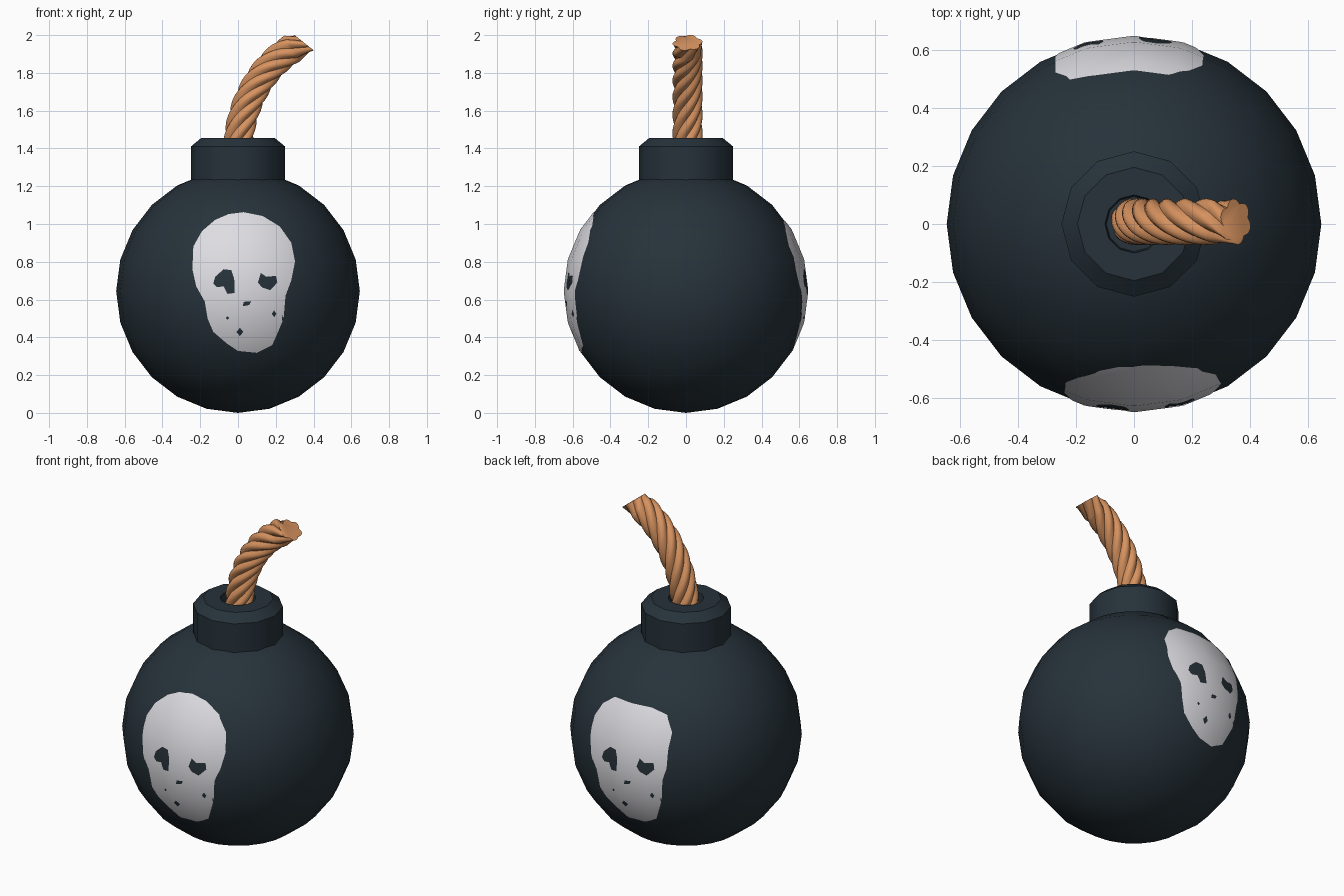
import bpy, bmesh, math
from mathutils import Vector
from mathutils.bvhtree import BVHTree
from mathutils.geometry import delaunay_2d_cdt

if "Cube" in bpy.data.objects:
    bpy.data.objects.remove(bpy.data.objects["Cube"])


def material(name, rgb):
    m = bpy.data.materials.new(name)
    m.diffuse_color = (*rgb, 1)
    m.use_nodes = True
    m.node_tree.nodes["Principled BSDF"].inputs["Base Color"].default_value = m.diffuse_color
    return m


IRON = material("dark iron", (0.0194, 0.0319, 0.0423))
BONE = material("bone white", (0.73, 0.72, 0.76))
CORD = material("tan cord", (0.68, 0.29, 0.115))


def add_object(name, mesh, mat, angle=None):
    ob = bpy.data.objects.new(name, mesh)
    bpy.context.collection.objects.link(ob)
    mesh.materials.append(mat)
    if angle:
        bpy.ops.object.select_all(action='DESELECT')
        ob.select_set(True)
        bpy.context.view_layer.objects.active = ob
        bpy.ops.object.shade_smooth_by_angle(angle=math.radians(angle))
    return ob


# Round body
R = 0.645
CENTRE = Vector((0, 0, R))
bm = bmesh.new()
bmesh.ops.create_uvsphere(bm, u_segments=24, v_segments=12, radius=R)
bmesh.ops.translate(bm, verts=bm.verts, vec=CENTRE)
body_tree = BVHTree.FromBMesh(bm)
body = bpy.data.meshes.new("body")
bm.to_mesh(body)
bm.free()
add_object("body", body, IRON, 40)

# Neck with a chamfered rim and a fuse hole
profile = [(0.25, 1.20), (0.25, 1.41), (0.195, 1.455), (0.10, 1.455), (0.095, 1.40)]
N = 12
verts = [(r * math.cos(2 * math.pi * i / N), r * math.sin(2 * math.pi * i / N), z)
         for r, z in profile for i in range(N)]
faces = [(k * N + i, k * N + (i + 1) % N, (k + 1) * N + (i + 1) % N, (k + 1) * N + i)
         for k in range(len(profile) - 1) for i in range(N)]
faces.append([(len(profile) - 1) * N + i for i in range(N)])
neck = bpy.data.meshes.new("neck")
neck.from_pydata(verts, [], faces)
add_object("neck", neck, IRON, 35)

# Twisted fuse rope: lobed section swept along a curve, with a slanted end
P = [Vector(p) for p in ((0, 0.008, 1.38), (0, 0.008, 1.62),
                         (0.13, 0.008, 1.87), (0.35, 0.008, 1.96))]


def bezier(t):
    u = 1 - t
    return P[0] * u**3 + P[1] * 3 * u * u * t + P[2] * 3 * u * t * t + P[3] * t**3


def tangent(t):
    u = 1 - t
    return ((P[1] - P[0]) * u * u + (P[2] - P[1]) * 2 * u * t + (P[3] - P[2]) * t * t).normalized()


STRANDS, SEG, RINGS = 6, 48, 50
steps = [0.9 * k / (RINGS - 2) for k in range(RINGS - 1)] + [1.0]
verts = []
for t in steps:
    tan, across = tangent(t), 1.0
    if t == 1.0:
        tan, across = Vector((0.62, 0, 0.78)).normalized(), 0.85
    side = Vector((tan.z, 0, -tan.x)) * across
    for i in range(SEG):
        a = 2 * math.pi * i / SEG
        r = 0.064 + 0.016 * abs(math.sin(a * STRANDS / 2))
        b = a + 2 * math.pi * 1.2 * t
        verts.append(bezier(t) + side * r * math.cos(b) + Vector((0, r * math.sin(b), 0)))
faces = [(k * SEG + i, k * SEG + (i + 1) % SEG, (k + 1) * SEG + (i + 1) % SEG, (k + 1) * SEG + i)
         for k in range(RINGS - 1) for i in range(SEG)]
faces.append([(RINGS - 1) * SEG + i for i in range(SEG)])
rope = bpy.data.meshes.new("fuse_rope")
rope.from_pydata(verts, [], faces)
add_object("fuse_rope", rope, CORD, 50)

# Painted skull: outline and holes (x, z), wrapped on the body as a thin plate
OUTLINE = [(0.03, 1.06), (-0.05, 1.05), (-0.12, 1.02), (-0.19, 0.96), (-0.235, 0.88),
           (-0.24, 0.76), (-0.22, 0.67), (-0.175, 0.59), (-0.16, 0.5), (-0.13, 0.43),
           (-0.06, 0.37), (0.0, 0.33), (0.1, 0.32), (0.18, 0.36), (0.215, 0.44),
           (0.24, 0.5), (0.25, 0.62), (0.28, 0.7), (0.3, 0.8), (0.28, 0.9),
           (0.22, 0.985), (0.13, 1.04)]
LEFT_EYE = [(-0.13, 0.685), (-0.12, 0.72), (-0.075, 0.76), (-0.035, 0.755), (-0.02, 0.71),
            (-0.017, 0.635), (-0.055, 0.63), (-0.075, 0.67), (-0.11, 0.665)]
RIGHT_EYE = [(0.105, 0.69), (0.12, 0.74), (0.15, 0.72), (0.2, 0.725), (0.207, 0.69),
             (0.17, 0.65), (0.125, 0.665)]
NOSE = [(0.025, 0.565), (0.03, 0.588), (0.068, 0.592), (0.06, 0.572)]


def diamond(x, z, w, h):
    return [(x - w, z), (x, z + h), (x + w, z), (x, z - h)]


HOLES = [LEFT_EYE, RIGHT_EYE, NOSE, diamond(0.01, 0.43, 0.018, 0.022),
         diamond(0.19, 0.525, 0.012, 0.018), diamond(-0.055, 0.503, 0.009, 0.01),
         diamond(0.235, 0.5, 0.004, 0.02)]


def inside(p, poly):
    hit = False
    for (x1, z1), (x2, z2) in zip(poly, poly[1:] + poly[:1]):
        if (z1 > p[1]) != (z2 > p[1]) and p[0] < x1 + (p[1] - z1) * (x2 - x1) / (z2 - z1):
            hit = not hit
    return hit


def skull(name, turn, max_x, max_z):
    outline = [(min(x, max_x), min(z, max_z)) for x, z in OUTLINE]
    pts, edges = [], []
    for loop in [outline] + HOLES:
        fine = []
        for a, b in zip(loop, loop[1:] + loop[:1]):
            n = max(1, int(math.dist(a, b) / 0.02))
            fine += [Vector(a).lerp(Vector(b), k / n) for k in range(n)]
        s = len(pts)
        edges += [(s + k, s + (k + 1) % len(fine)) for k in range(len(fine))]
        pts += fine
    grid = [Vector((-0.25 + 0.02 * i, 0.31 + 0.02 * j)) for i in range(29) for j in range(39)]
    pts += [g for g in grid if inside(g, outline)]
    flat, _, tris, *_ = delaunay_2d_cdt(pts, edges, [], 0, 1e-5)
    keep = []
    for f in tris:
        c = sum((flat[i] for i in f), Vector((0, 0))) / len(f)
        if inside(c, outline) and not any(inside(c, h) for h in HOLES):
            keep.append(f)
    verts, normals = [], []
    for p in flat:
        hit = body_tree.ray_cast(Vector((p[0], -2, p[1])), Vector((0, 1, 0)))[0]
        n = (hit - CENTRE).normalized()
        v = hit + n * 0.004
        verts.append((v.x * turn, v.y * turn, v.z))
        normals.append((n.x * turn, n.y * turn, n.z))
    me = bpy.data.meshes.new(name)
    me.from_pydata(verts, [], keep)
    me.polygons.foreach_set("use_smooth", [True] * len(keep))
    add_object(name, me, BONE)
    me.normals_split_custom_set_from_vertices(normals)


skull("front_skull", 1, 0.30, 1.06)
skull("back_skull", -1, 0.27, 1.01)
